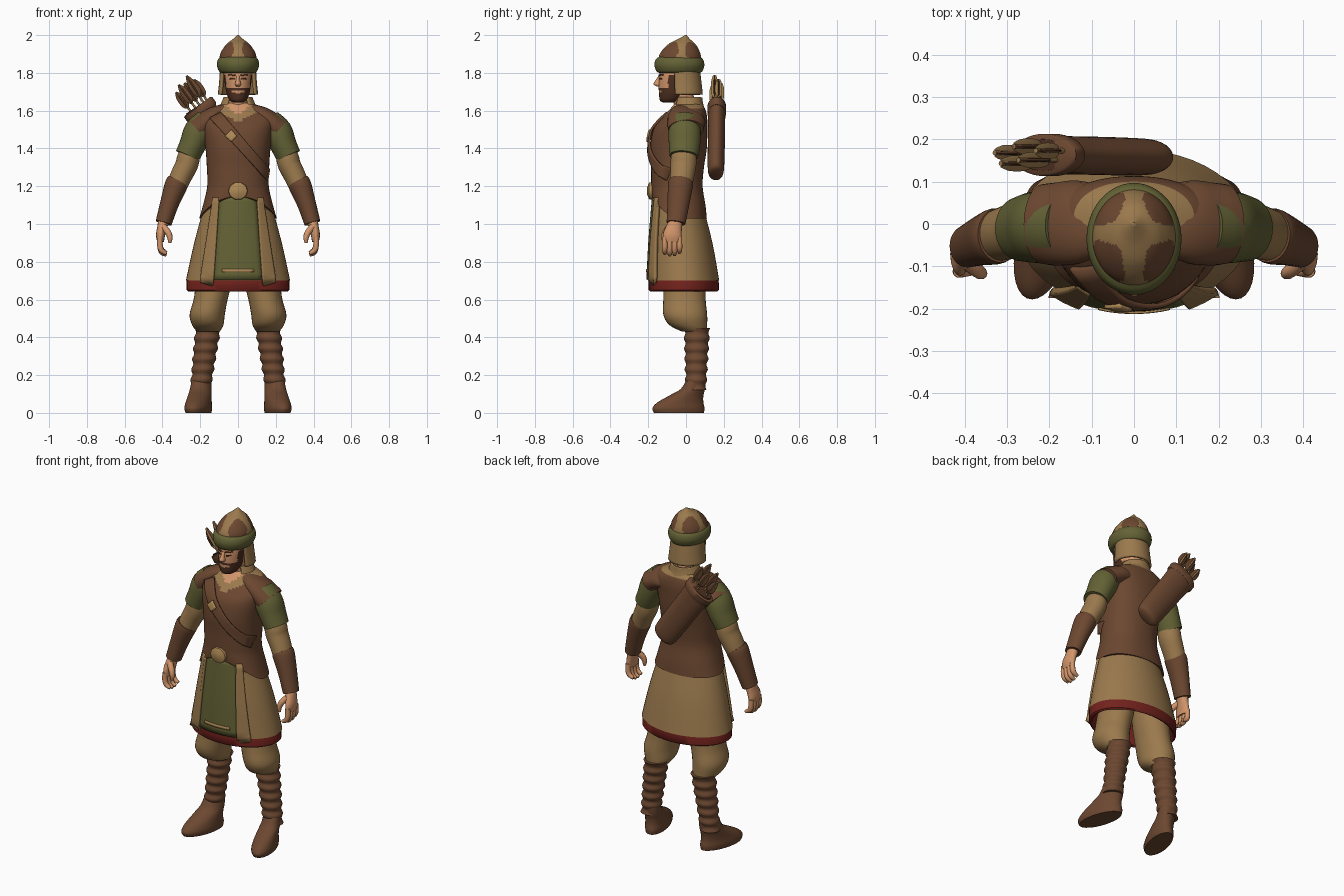
import bpy, bmesh, math
from mathutils import Vector
from mathutils.bvhtree import BVHTree


def material(name, rgb):
    m = bpy.data.materials.new(name)
    m.diffuse_color = (*rgb, 1)
    return m


BROWN = material("brown_leather", (0.150, 0.064, 0.030))
TAN = material("tan_cloth", (0.330, 0.195, 0.075))
GREEN = material("olive_cloth", (0.125, 0.122, 0.036))
RED = material("dark_red_trim", (0.170, 0.016, 0.012))
SKIN = material("skin", (0.640, 0.300, 0.145))
DARK = material("dark_hair", (0.075, 0.028, 0.014))
GOLD = material("pale_gold", (0.420, 0.250, 0.090))


def finish(name, bm, mats, mirror=False, rule=None, thick=0.0, angle=50):
    """Turn a bmesh into a named, smooth shaded object."""
    bmesh.ops.recalc_face_normals(bm, faces=bm.faces)
    if rule:
        for f in bm.faces:
            f.material_index = rule(f.calc_center_median())
    me = bpy.data.meshes.new(name)
    bm.to_mesh(me)
    bm.free()
    for m in mats:
        me.materials.append(m)
    me.polygons.foreach_set("use_smooth", [True] * len(me.polygons))
    me.set_sharp_from_angle(angle=math.radians(angle))
    ob = bpy.data.objects.new(name, me)
    bpy.context.collection.objects.link(ob)
    if thick:
        s = ob.modifiers.new("thickness", 'SOLIDIFY')
        s.thickness, s.offset = thick, 0
    if mirror:
        ob.modifiers.new("mirror", 'MIRROR')
    return ob


def loft(name, rings, *mats, n=32, sub=4, caps=True, tilt=False, arc=None,
         warp=None, rule=None, mirror=False, thick=0.0, power=1.0):
    """Skin elliptical rings (x, y, z, radius_a, radius_b) with a smooth profile."""
    R = [Vector(r) for r in rings]
    pts = []
    for i in range(len(R) - 1):
        p0, p1, p2, p3 = R[max(i - 1, 0)], R[i], R[i + 1], R[min(i + 2, len(R) - 1)]
        for s in range(sub):
            t = s / sub
            pts.append(0.5 * (2 * p1 + (p2 - p0) * t + (2 * p0 - 5 * p1 + 4 * p2 - p3) * t * t
                              + (3 * p1 - p0 - 3 * p2 + p3) * t ** 3) if sub > 1 else p1)
    pts.append(R[-1])
    bm = bmesh.new()
    loops = []
    a0, a1 = arc or (0, 2 * math.pi)
    count = n + 1 if arc else n
    for i, p in enumerate(pts):
        u, v = Vector((1, 0, 0)), Vector((0, 1, 0))
        if tilt:
            t = (Vector(pts[min(i + 1, len(pts) - 1)][:3]) - Vector(pts[max(i - 1, 0)][:3])).normalized()
            u = (u - t * u.dot(t)).normalized()
            v = t.cross(u)
        loop = []
        for k in range(count):
            a = a0 + (a1 - a0) * k / n
            c, s = math.cos(a), math.sin(a)
            c, s = math.copysign(abs(c) ** power, c), math.copysign(abs(s) ** power, s)
            co = Vector(p[:3]) + u * (p[3] * c) + v * (p[4] * s)
            loop.append(bm.verts.new(warp(co) if warp else co))
        loops.append(loop)
    for A, B in zip(loops, loops[1:]):
        for k in range(n):
            j = (k + 1) % count
            bm.faces.new((A[k], A[j], B[j], B[k]))
    if caps and not arc:
        bm.faces.new(loops[0])
        bm.faces.new(loops[-1])
    return finish(name, bm, mats, mirror, rule, thick)


def patch(name, target, corners, mat, lift=0.006, thick=0.008, nu=8, nv=14, mirror=False):
    """Lay a four cornered (x, z) plate over the front of a part."""
    me = target.data
    tree = BVHTree.FromPolygons([v.co for v in me.vertices], [p.vertices[:] for p in me.polygons])
    a, b, c, d = (Vector(q) for q in corners)
    bm = bmesh.new()
    grid, y = [], -0.15
    for j in range(nv + 1):
        row = []
        for i in range(nu + 1):
            q = a.lerp(b, i / nu).lerp(d.lerp(c, i / nu), j / nv)
            hit = tree.ray_cast(Vector((q.x, -1, q.y)), Vector((0, 1, 0)))[0]
            y = hit.y if hit else y
            row.append(bm.verts.new((q.x, y - lift, q.y)))
        grid.append(row)
    for r, s in zip(grid, grid[1:]):
        for i in range(nu):
            bm.faces.new((r[i], r[i + 1], s[i + 1], s[i]))
    return finish(name, bm, [mat], mirror, None, thick)


# Vest with an edge that rises at the front, and an open shirt neck
def vest_edge(co):
    if co.z < 1.2:
        k = (1.2 - co.z) / 0.17
        co.z += 0.1 * k * max(0, (-co.y - 0.03) / 0.14) ** 2
    return co


def neck_colour(c):
    if c.y < 0.0:
        return 2 if c.z > 1.575 + 0.8 * abs(c.x) else 1 if c.z > 1.535 + 0.62 * abs(c.x) else 0
    return 1 if c.z > 1.615 else 0


vest = loft("vest", [(0, -.035, 1.03, .205, .145), (0, -.04, 1.1, .185, .143), (0, -.048, 1.2, .163, .136),
                     (0, -.045, 1.3, .165, .14), (0, -.04, 1.4, .172, .15), (0, -.03, 1.5, .187, .143),
                     (0, -.008, 1.56, .2, .12), (0, .008, 1.605, .155, .095), (0, .012, 1.64, .075, .07)],
            BROWN, TAN, SKIN, n=64, sub=6, warp=vest_edge, rule=neck_colour, power=0.9)
loft("shirt_collar", [(0, .01, 1.6, .1, .085), (0, .01, 1.635, .085, .075), (0, .012, 1.67, .07, .068)],
     TAN, arc=(math.radians(-50), math.radians(230)), thick=.012)
loft("shoulder_pad", [(.06, .012, 1.575, .05, .085), (.13, .005, 1.558, .058, .1),
                      (.185, 0, 1.525, .062, .098), (.215, 0, 1.5, .068, .094)],
     BROWN, tilt=True, mirror=True)
patch("chest_strap", vest, [(-.15, 1.56), (-.09, 1.59), (.165, 1.29), (.155, 1.23)], BROWN, .01, .012)
patch("strap_buckle", vest, [(-.07, 1.465), (-.035, 1.435), (-.005, 1.465), (-.035, 1.5)], GOLD, .02, .01, 4, 4)
loft("belt_buckle", [(0, -.165, 1.175, .054, .05), (0, -.195, 1.175, .05, .046), (0, -.206, 1.175, .022, .02)],
     GOLD, n=10, sub=1, tilt=True)

# Tunic skirt, hem and front panels
skirt = loft("tunic_skirt", [(0, -.045, 1.2, .15, .12), (0, -.042, 1.1, .178, .132), (0, -.025, .9, .232, .165),
                             (0, -.012, .7, .276, .188)], TAN, n=48, caps=False)
loft("skirt_hem", [(0, -.012, .74, .255, .17), (0, -.012, .715, .272, .185), (0, -.012, .65, .272, .186),
                   (0, -.012, .643, .262, .178), (0, -.012, .65, .25, .166), (0, -.012, .9, .2, .13)],
     RED, n=48, sub=1, caps=False)
patch("front_panel", skirt, [(-.135, .705), (.135, .705), (.1, 1.15), (-.1, 1.15)], GREEN, .006, .008)
patch("panel_trim", skirt, [(-.085, .745), (.085, .745), (.083, .762), (-.083, .762)], GOLD, .012, .006, nv=2)
patch("coat_flap", skirt, [(.13, .675), (.2, .69), (.128, 1.14), (.1, 1.14)], TAN, .016, .018, mirror=True)

# Sleeves, arms and hands
loft("sleeve", [(.16, -.005, 1.55, .065, .075), (.208, -.007, 1.49, .078, .085), (.24, -.008, 1.42, .07, .083),
                (.268, -.012, 1.36, .066, .076)], GREEN, tilt=True, mirror=True)
loft("upper_arm", [(.245, -.01, 1.4, .05, .06), (.262, -.012, 1.35, .06, .068), (.273, -.014, 1.31, .06, .068),
                   (.298, -.02, 1.26, .058, .064), (.325, -.028, 1.2, .054, .06)], TAN, tilt=True, mirror=True)
loft("bracer", [(.318, -.027, 1.225, .058, .064), (.33, -.03, 1.2, .06, .066), (.362, -.04, 1.11, .05, .058),
                (.394, -.053, 1.005, .043, .05)], BROWN, tilt=True, mirror=True)
loft("palm", [(.392, -.052, 1.02, .03, .034), (.402, -.063, .98, .026, .042), (.41, -.072, .94, .024, .05),
              (.41, -.074, .905, .018, .048)], SKIN, n=16, tilt=True, mirror=True)
for i in range(4):
    y, dz = -.112 + .026 * i, (.008, 0, .002, .012)[i]
    loft(f"finger_{i + 1}", [(.413, y, .93, .014, .014), (.413, y, .885, .015, .015),
                             (.403, y, .85 + dz, .014, .014), (.378, y, .836 + dz, .009, .009)],
         SKIN, n=10, tilt=True, mirror=True)
loft("thumb", [(.395, -.09, .985, .018, .018), (.37, -.11, .955, .017, .017), (.36, -.117, .925, .014, .014),
               (.362, -.117, .9, .008, .008)], SKIN, n=10, tilt=True, mirror=True)

# Baggy trousers
loft("trouser_leg", [(.1, 0, .84, .09, .1), (.125, -.005, .7, .095, .11), (.145, -.008, .6, .09, .112),
                     (.163, -.004, .52, .093, .116), (.16, .012, .465, .083, .1), (.157, .045, .43, .06, .065)],
     TAN, mirror=True)

# Wrapped boots: alternating radii give the folds
shaft = []
for i in range(13):
    t = i / 12
    r = .066 - .014 * t + (.005 if i % 2 == 0 else -.004)
    shaft.append((.158 + .042 * t, .058 - .006 * t, .45 - .33 * t, r, r))
loft("boot_shaft", shaft, BROWN, mirror=True)
loft("boot_foot", [(.195, -.037, 0, .062, .132), (.195, -.04, .025, .067, .138), (.195, -.03, .055, .064, .122),
                   (.196, .0, .09, .06, .092), (.198, .035, .125, .056, .065), (.198, .052, .17, .052, .052)],
     BROWN, mirror=True, warp=lambda c: Vector((c.x - .22 * (c.y - .03), c.y, c.z)))


# Head with a trimmed beard
def beard(c):
    x = abs(c.x)
    jaw = c.z < 1.69 + .25 * x and c.y < -.03
    lip = 1.705 < c.z < 1.722 and x < .038 and c.y < -.1
    burn = x > .05 and c.z < 1.79 and -.095 < c.y < -.045
    side = x > .036 and c.z < 1.722 and c.y < -.06
    return 1 if jaw or lip or burn or side else 0


loft("neck", [(0, .0, 1.57, .065, .06), (0, -.01, 1.64, .052, .055), (0, -.02, 1.72, .052, .058)], SKIN)
head = loft("head", [(0, -.09, 1.642, .022, .03), (0, -.085, 1.655, .044, .053), (0, -.07, 1.69, .06, .073),
                     (0, -.058, 1.74, .069, .087), (0, -.045, 1.79, .075, .097), (0, -.04, 1.84, .07, .09)],
            SKIN, DARK, n=64, sub=8, rule=beard)
loft("nose", [(0, -.135, 1.785, .009, .01), (0, -.145, 1.76, .011, .017), (0, -.148, 1.74, .016, .024),
              (0, -.143, 1.728, .01, .012)], SKIN, n=12)
patch("eye", head, [(.018, 1.764), (.044, 1.766), (.042, 1.772), (.02, 1.772)], DARK, .001, .004, 4, 2, True)
patch("eyebrow", head, [(.012, 1.783), (.05, 1.787), (.048, 1.794), (.014, 1.791)], DARK, .002, .006, 4, 2, True)


# Helmet with leather insets, rolled rim and neck guard
def inset_colour(c):
    a = math.degrees(math.atan2(abs(c.y + .022), abs(c.x)))
    return 1 if ((a - 45) / 33) ** 2 + ((c.z - 1.915) / .05) ** 2 < 1 else 0


loft("helmet_dome", [(0, -.033, 1.84, .1, .118), (0, -.031, 1.9, .094, .108), (0, -.022, 1.95, .063, .074),
                     (0, -.01, 1.98, .026, .03), (0, 0, 2.0, .004, .004)],
     TAN, BROWN, n=72, sub=8, rule=inset_colour)
loft("helmet_rim", [(0, -.035, 1.8, .085, .105), (0, -.035, 1.808, .1, .121), (0, -.035, 1.84, .112, .132),
                    (0, -.035, 1.87, .107, .126), (0, -.035, 1.885, .092, .108)], GREEN, n=48)
loft("neck_guard", [(0, -.02, 1.83, .088, .085), (0, -.015, 1.75, .093, .09), (0, -.012, 1.685, .1, .094)],
     TAN, arc=(math.radians(-28), math.radians(208)), thick=.014)

# Quiver with a dark mouth and fletched arrows
loft("quiver", [(.045, .158, 1.262, .045, .028), (.03, .158, 1.283, .072, .042), (-.05, .16, 1.395, .078, .045),
                (-.14, .162, 1.52, .08, .045), (-.205, .163, 1.61, .086, .046)], BROWN, tilt=True)
loft("quiver_lip", [(-.185, .163, 1.583, .085, .046), (-.19, .163, 1.59, .092, .05), (-.211, .163, 1.619, .092, .05),
                    (-.214, .163, 1.623, .084, .044)], BROWN, sub=1, tilt=True)
loft("quiver_mouth", [(-.212, .163, 1.62, .076, .038), (-.215, .163, 1.6245, .074, .037)], DARK, sub=1, tilt=True)
axis = Vector((-.57, 0, .82))
side = Vector((.82, 0, .57))
for i, (s, dy, h) in enumerate([(-.045, .005, .15), (-.015, -.02, .175), (.01, .02, .165),
                                (.035, -.012, .19), (.055, .01, .15)]):
    base = Vector((-.2, .163, 1.605)) + side * s + Vector((0, dy, 0))
    lean = axis + side * (s * 1.2)
    q = [tuple(base + lean * (h * t)) for t in (0, .3, .45, .8, 1)]
    loft(f"arrow_shaft_{i + 1}", [(*q[0], .006, .006), (*q[4], .006, .006)], TAN, n=8, sub=1, tilt=True)
    for label, a, b, m in (("wide", .022, .005, BROWN), ("deep", .005, .018, TAN)):
        loft(f"fletching_{label}_{i + 1}", [(*q[1], a * .3, b * .6), (*q[2], a, b), (*q[3], a * .9, b),
                                            (*q[4], a * .2, b * .5)], m, n=8, sub=2, tilt=True)
